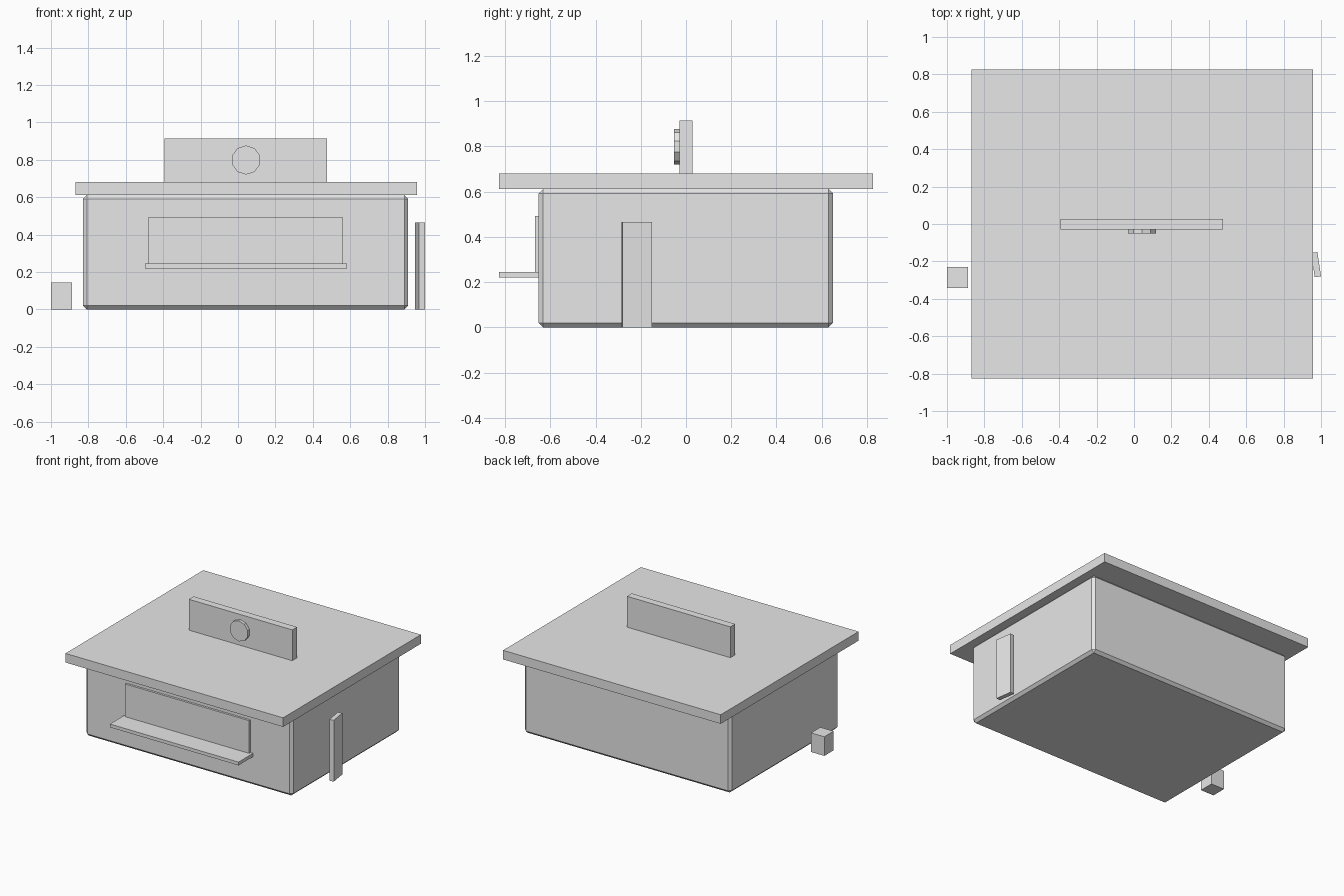
import bpy
import math

if "Cube" in bpy.data.objects:
    bpy.data.objects.remove(bpy.data.objects["Cube"])

grey = bpy.data.materials.new("plain grey")
grey.diffuse_color = (0.8, 0.8, 0.8, 1)
grey.use_nodes = True
grey.node_tree.nodes["Principled BSDF"].inputs["Base Color"].default_value = grey.diffuse_color


def box(name, x, y, z, turn=0.0, bevel=0.0):
    """Box from (min, max) ranges, optionally turned about z and chamfered."""
    centre = [(a + b) / 2 for a, b in (x, y, z)]
    bpy.ops.mesh.primitive_cube_add(size=1, location=centre, rotation=(0, 0, turn))
    ob = bpy.context.object
    ob.name = name
    ob.scale = [b - a for a, b in (x, y, z)]
    bpy.ops.object.transform_apply(location=False, rotation=False, scale=True)
    ob.data.materials.append(grey)
    if bevel:
        mod = ob.modifiers.new("chamfer", 'BEVEL')
        mod.width = bevel
        mod.segments = 1
    return ob


# Main building and flat roof
box("building_body", (-0.828, 0.909), (-0.652, 0.65), (0, 0.612), bevel=0.02)
box("roof_slab", (-0.87, 0.957), (-0.826, 0.826), (0.612, 0.681))

# Serving window with counter
box("window_panel", (-0.481, 0.561), (-0.668, -0.64), (0.23, 0.493))
box("counter_shelf", (-0.497, 0.583), (-0.826, -0.645), (0.22, 0.245))

# Rooftop sign board with ten-sided disc, one corner pointing up
box("sign_board", (-0.392, 0.476), (-0.029, 0.028), (0.681, 0.915))
bpy.ops.mesh.primitive_cylinder_add(vertices=10, radius=0.078, depth=0.03,
                                    location=(0.043, -0.037, 0.799),
                                    rotation=(math.pi / 2, 0, 0))
disc = bpy.context.object
disc.name = "sign_disc"
disc.data.materials.append(grey)

# Loose crate on the left, slightly turned board on the right
box("crate", (-1.0, -0.888), (-0.342, -0.23), (0, 0.145))
box("leaning_board", (0.9565, 0.9905), (-0.283, -0.152), (0, 0.465), turn=0.15)
